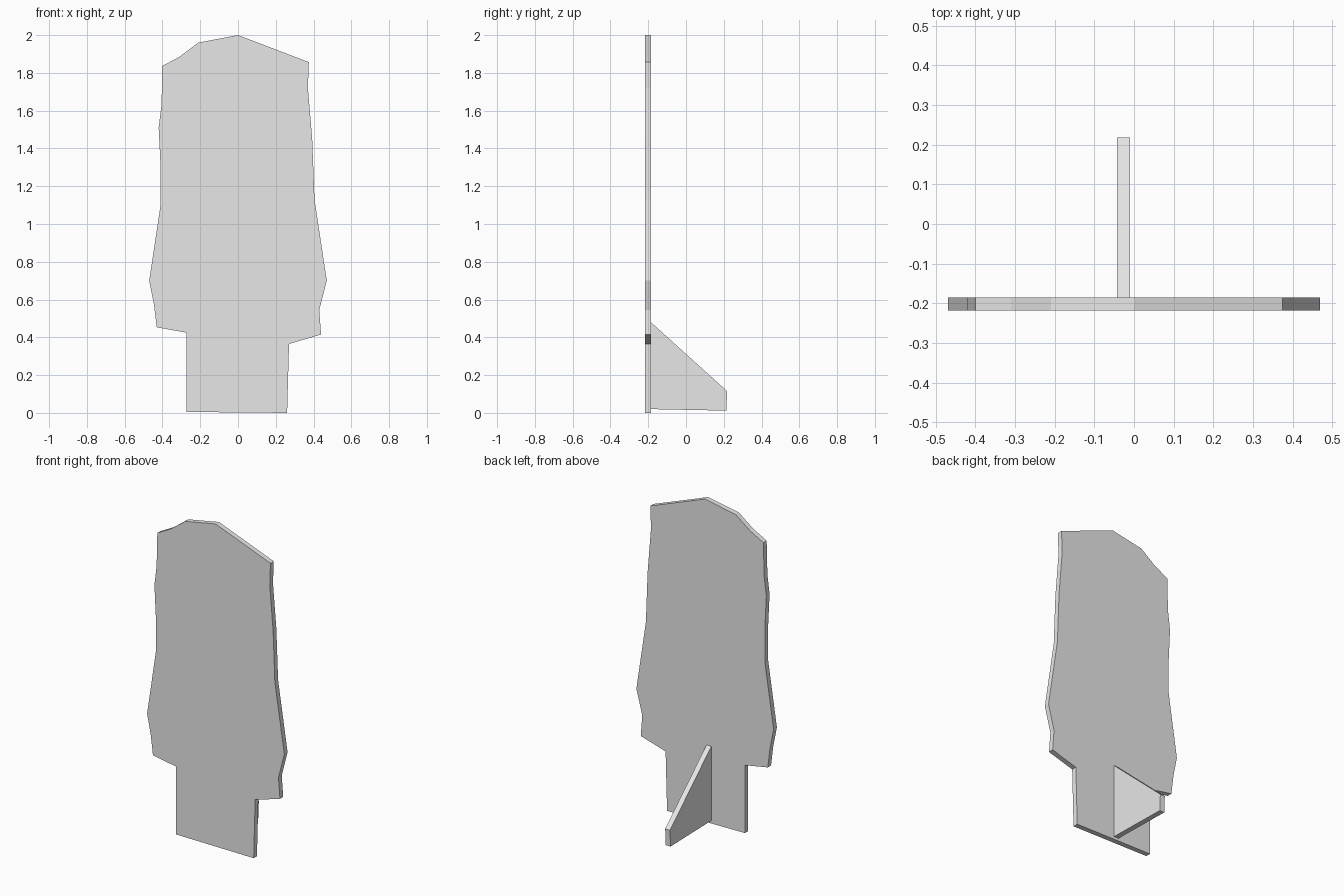
import bpy
import bmesh
from mathutils import Vector

cube = bpy.data.objects.get("Cube")
if cube:
    bpy.data.objects.remove(cube, do_unlink=True)

grey = bpy.data.materials.new("plain_grey")
grey.use_nodes = True
colour = (0.8, 0.8, 0.8, 1)
grey.diffuse_color = colour
grey.node_tree.nodes["Principled BSDF"].inputs["Base Color"].default_value = colour


def slab(name, corners, depth):
    """Extrude a flat outline along the depth vector."""
    bm = bmesh.new()
    face = bm.faces.new([bm.verts.new(c) for c in corners])
    top = bmesh.ops.extrude_face_region(bm, geom=[face], use_keep_orig=True)
    moved = [v for v in top["geom"] if isinstance(v, bmesh.types.BMVert)]
    bmesh.ops.translate(bm, verts=moved, vec=Vector(depth))
    bmesh.ops.recalc_face_normals(bm, faces=bm.faces)
    mesh = bpy.data.meshes.new(name)
    bm.to_mesh(mesh)
    bm.free()
    mesh.materials.append(grey)
    obj = bpy.data.objects.new(name, mesh)
    bpy.context.collection.objects.link(obj)
    return obj


# Upright cutout panel: outline in x and z
right_edge = [(0.26, 0), (0.27, 0.365), (0.44, 0.415), (0.43, 0.545),
              (0.47, 0.70), (0.405, 1.13), (0.393, 1.445), (0.37, 1.72),
              (0.375, 1.857), (0, 2)]
left_edge = [(-0.21, 1.96), (-0.31, 1.885), (-0.40, 1.837), (-0.405, 1.63),
             (-0.42, 1.51), (-0.41, 1.31), (-0.41, 1.10), (-0.47, 0.70),
             (-0.445, 0.575), (-0.43, 0.453), (-0.273, 0.425), (-0.273, 0.005)]
slab("cutout_panel", [(x, -0.218, z) for x, z in right_edge + left_edge],
     (0, 0.032, 0))

# Rear support brace: outline in y and z
brace = [(-0.186, 0.02), (0.213, 0.012), (0.218, 0.115), (-0.186, 0.48)]
slab("rear_brace", [(-0.043, y, z) for y, z in brace], (0.033, 0, 0))
